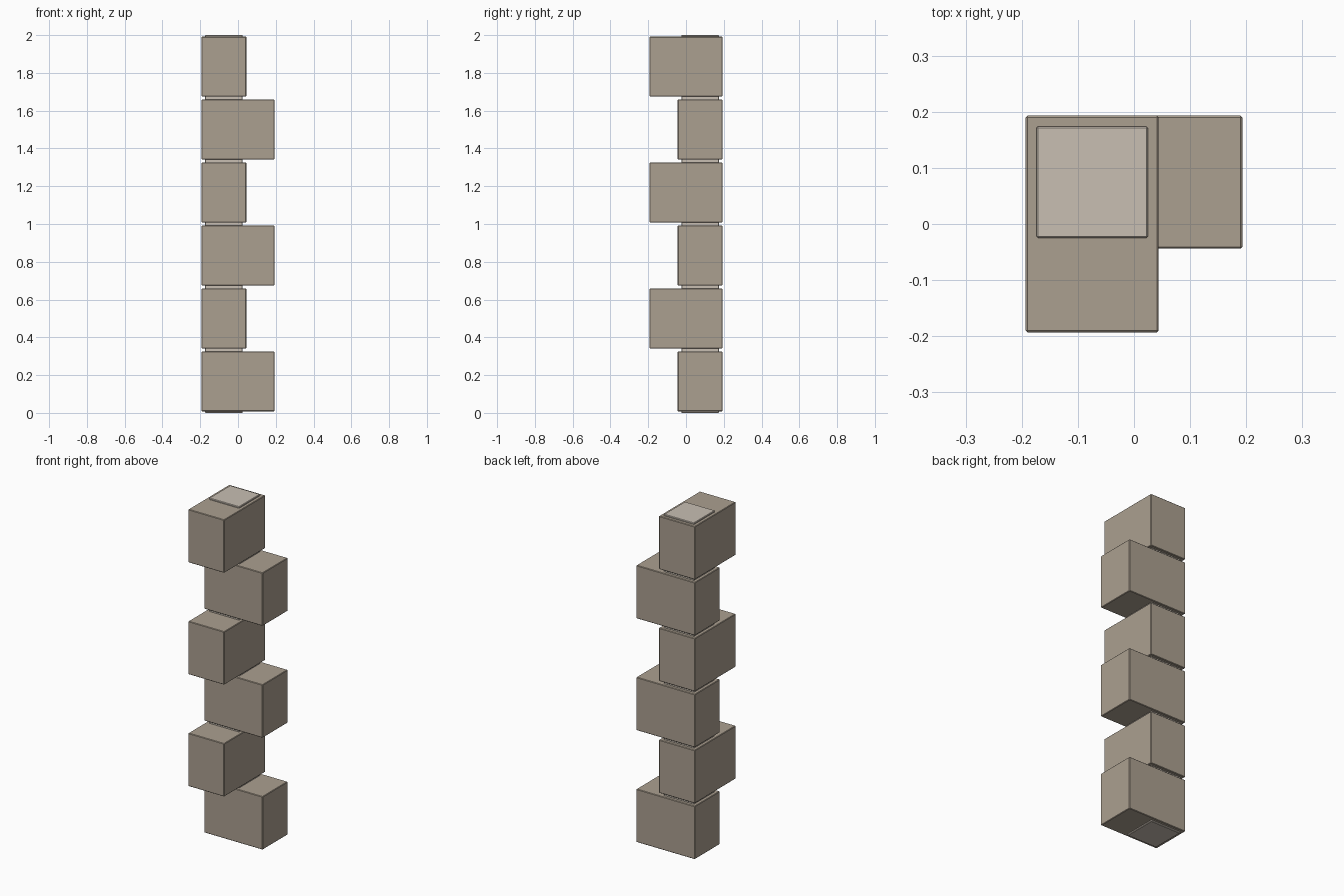
import bpy

if "Cube" in bpy.data.objects:
    bpy.data.objects.remove(bpy.data.objects["Cube"])

def material(name, color):
    m = bpy.data.materials.new(name)
    m.diffuse_color = (*color, 1)
    m.use_nodes = True
    m.node_tree.nodes["Principled BSDF"].inputs["Base Color"].default_value = m.diffuse_color
    return m

stone = material("stone", (0.41, 0.35, 0.28))
mortar = material("mortar", (0.58, 0.52, 0.45))

def box(name, lo, hi, mat, bevel=0.003):
    center = [(a + b) / 2 for a, b in zip(lo, hi)]
    bpy.ops.mesh.primitive_cube_add(size=1, location=center)
    ob = bpy.context.object
    ob.name = name
    ob.scale = [b - a for a, b in zip(lo, hi)]
    bpy.ops.object.transform_apply(location=False, rotation=False, scale=True)
    ob.data.materials.append(mat)
    # narrow chamfer on the arrises
    mod = ob.modifiers.new("chamfer", 'BEVEL')
    mod.width = bevel
    mod.segments = 1
    return ob

OUT, SHORT = 0.193, 0.044   # long reach, short reach
COURSES, HEIGHT = 6, 2.0
pitch, gap = HEIGHT / COURSES, 0.0085

# recessed mortar core running the full height
box("mortar_core", (-0.174, -0.025, 0), (0.025, 0.174, HEIGHT), mortar)

# corner stones, alternately long in x and long in y
for i in range(COURSES):
    z0, z1 = i * pitch + gap, (i + 1) * pitch - gap
    if i % 2 == 0:
        box(f"corner_stone_{i + 1}", (-OUT, -SHORT, z0), (OUT, OUT, z1), stone)
    else:
        box(f"corner_stone_{i + 1}", (-OUT, -OUT, z0), (SHORT, OUT, z1), stone)
